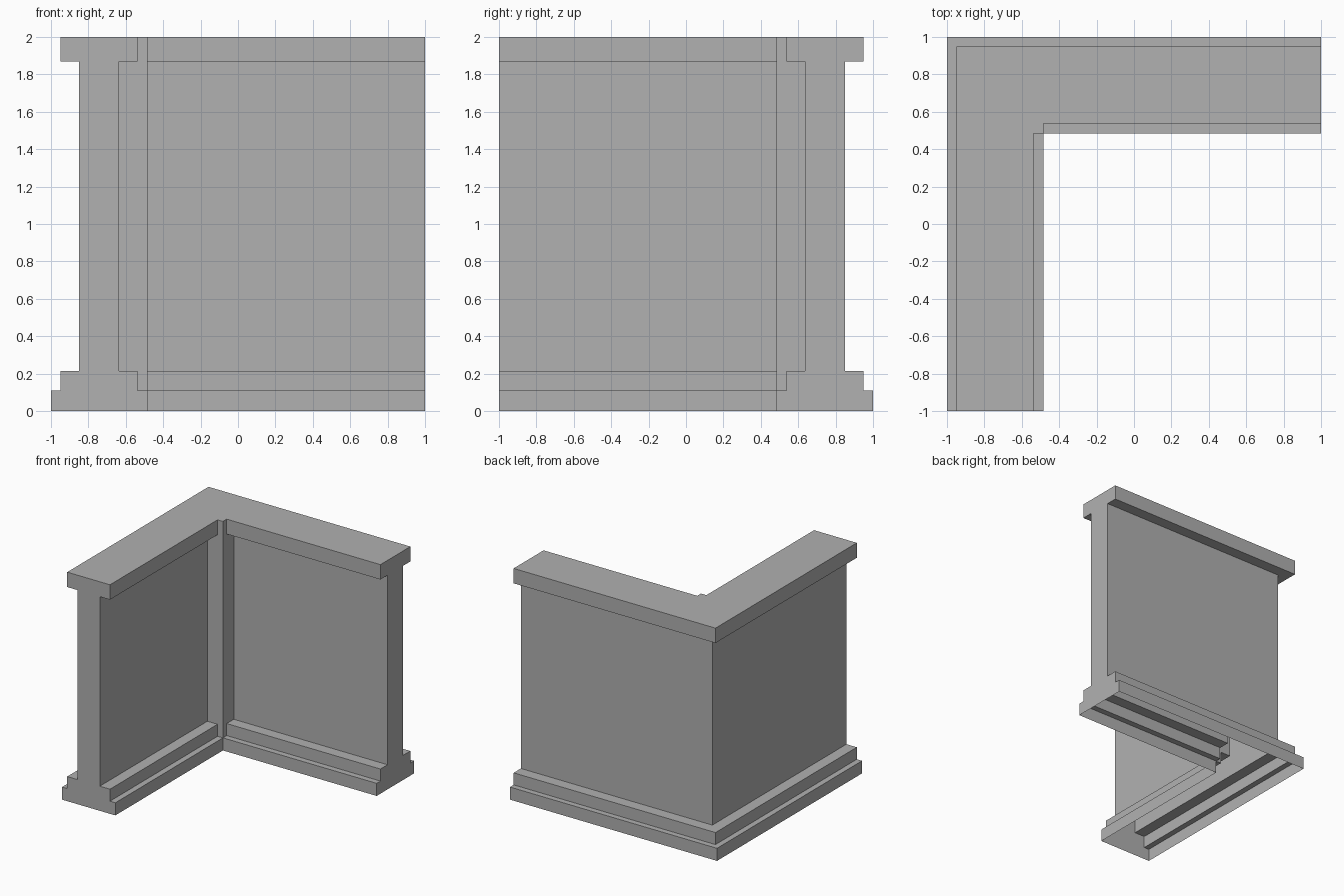
import bpy, bmesh

if "Cube" in bpy.data.objects:
    bpy.data.objects.remove(bpy.data.objects["Cube"])

# Wall cross-section as (x, z): stepped base, flat wall, overhanging cap
OUTER = [(-1, 0), (-1, .11), (-.95, .11), (-.95, .215), (-.85, .215),
         (-.85, 1.87), (-.95, 1.87), (-.95, 2)]
INNER = [(-.485, 0), (-.485, .11), (-.537, .11), (-.537, .215), (-.635, .215),
         (-.635, 1.87), (-.537, 1.87), (-.537, 2)]
POST = -.485   # inside corner post edge
END = -1       # open end of the leg

bm = bmesh.new()


def face(points):
    """Add one face to each leg; the legs mirror across the corner diagonal."""
    bm.faces.new([bm.verts.new(p) for p in points])
    bm.faces.new([bm.verts.new((-y, -x, z)) for x, y, z in reversed(points)])


def strip(profile, corner):
    """Run a profile along the leg up to the corner."""
    for (x0, z0), (x1, z1) in zip(profile, profile[1:]):
        face([(x0, END, z0), (x0, corner(x0), z0),
              (x1, corner(x1), z1), (x1, END, z1)])


# Outside is mitred, inside stops at the corner post
strip(OUTER, lambda x: -x)
strip(INNER, lambda x: -POST)

# End cap of the leg
face([(x, END, z) for x, z in OUTER + INNER[::-1]])

# Corner post side, full height
face([(x, -POST, z) for x, z in INNER[1:] + [(POST, 2)]])

# Top of the cap
cap_out, cap_in = OUTER[-1][0], INNER[-1][0]
face([(cap_out, END, 2), (cap_out, -cap_out, 2), (POST, -POST, 2),
      (cap_in, -POST, 2), (cap_in, END, 2)])

# Weld the legs; the underside stays open
bmesh.ops.remove_doubles(bm, verts=bm.verts, dist=1e-4)
bmesh.ops.recalc_face_normals(bm, faces=bm.faces)

mesh = bpy.data.meshes.new("corner_wall")
bm.to_mesh(mesh)
bm.free()
wall = bpy.data.objects.new("corner_wall", mesh)
bpy.context.collection.objects.link(wall)

# Dark grey stone
stone = bpy.data.materials.new("dark_grey")
stone.diffuse_color = (.44, .44, .44, 1)
stone.use_nodes = True
stone.node_tree.nodes["Principled BSDF"].inputs["Base Color"].default_value = stone.diffuse_color
mesh.materials.append(stone)
